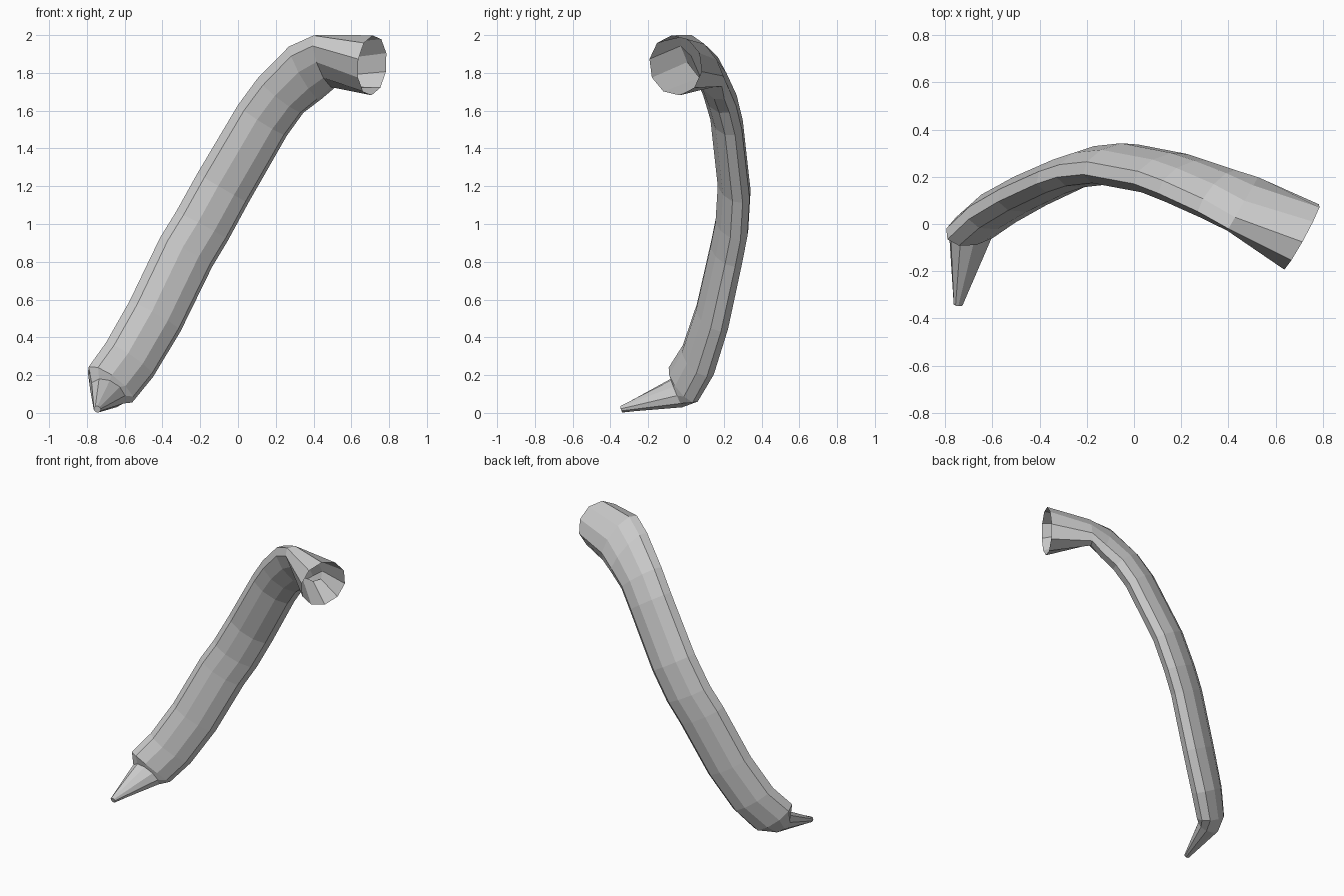
import bpy, bmesh, math
from mathutils import Vector

if "Cube" in bpy.data.objects:
    bpy.data.objects.remove(bpy.data.objects["Cube"])

SIDES = 10


def ring(c, w, axis, thick):
    """Elliptical cross-section: centre, half-width vector, direction, half-thickness."""
    c, w = Vector(c), Vector(w)
    t = Vector(axis).cross(w).normalized() * thick
    return [c + w * math.cos(a) + t * math.sin(a)
            for a in (2 * math.pi * i / SIDES for i in range(SIDES))]


def loft(name, rings, cap_start=False):
    bm = bmesh.new()
    loops = [[bm.verts.new(p) for p in r] for r in rings]
    for a, b in zip(loops, loops[1:]):
        for i in range(SIDES):
            j = (i + 1) % SIDES
            bm.faces.new((a[i], a[j], b[j], b[i]))
    if cap_start:
        bm.faces.new(loops[0][::-1])
    bm.normal_update()
    me = bpy.data.meshes.new(name)
    bm.to_mesh(me)
    bm.free()
    ob = bpy.data.objects.new(name, me)
    bpy.context.collection.objects.link(ob)
    return ob


# flattened, curved body: (centre, half-width vector, direction, half-thickness)
sections = [
    ((-.675, -.015, .15), (.115, .05, -.095), (.3, .5, .75), .08),
    ((-.575, .065, .28), (.125, .045, -.09), (.45, .3, .8), .085),
    ((-.44, .14, .51), (.135, .045, -.08), (.48, .22, .86), .083),
    ((-.275, .215, .85), (.138, .045, -.077), (.47, .17, .87), .08),
    ((-.19, .243, .99), (.138, .045, -.075), (.5, .1, .87), .08),
    ((-.08, .255, 1.19), (.135, .045, -.078), (.5, -.03, .87), .08),
    ((.13, .215, 1.55), (.13, .045, -.08), (.52, -.18, .83), .08),
    ((.225, .18, 1.68), (.122, .05, -.09), (.58, -.25, .75), .083),
    ((.355, .128, 1.80), (.085, .075, -.14), (.72, -.35, .4), .08),
    ((.46, .085, 1.863), (.06, .105, -.135), (.87, -.48, -.03), .075),
]
body = [ring(*s) for s in sections]
loft("curved_body", body)

# pointed tip, joined to the lower end
tip = [
    ring((-.745, -.342, .019), (.018, 0, -.008), (.15, .9, .3), .018),
    ring((-.69, -.05, .105), (.085, .02, -.055), (.15, .9, .3), .07),
    body[0],
]
loft("pointed_tip", tip, cap_start=True)

# open flared cup at the upper end
axis = Vector((.87, -.48, -.08))
w = Vector((.06, .105, -.135))
w = (w - axis * w.dot(axis) / axis.length_squared).normalized() * .16
loft("flared_cup", [body[-1], ring((.71, -.055, 1.84), w, axis, .16)])
